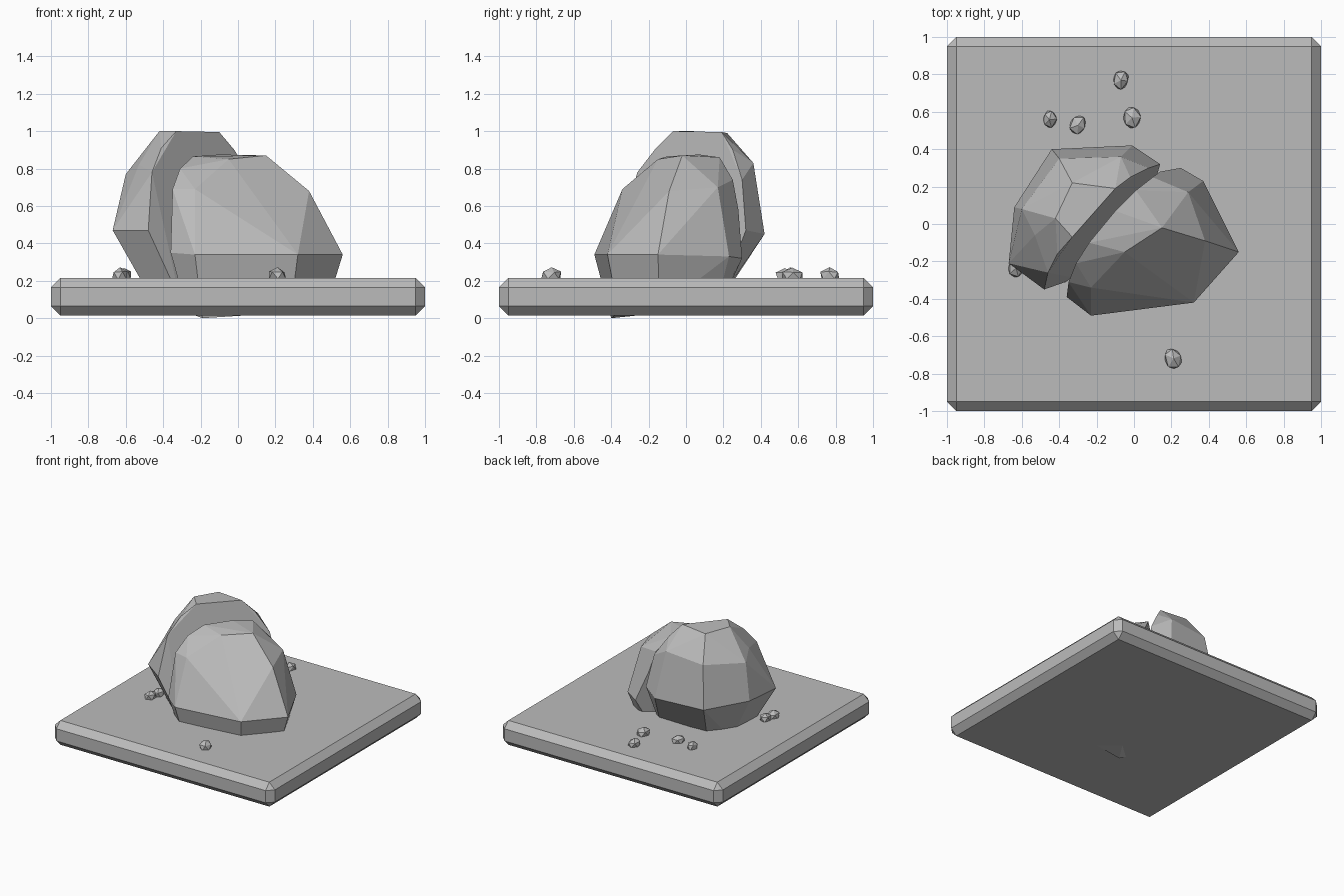
import bpy, bmesh, math, random
from mathutils import Vector, Matrix

random.seed(4)
cube = bpy.data.objects.get("Cube")
if cube:
    bpy.data.objects.remove(cube, do_unlink=True)

stone = bpy.data.materials.new("stone_grey")
stone.use_nodes = True
GREY = (0.5, 0.5, 0.5, 1)
stone.diffuse_color = GREY
stone.node_tree.nodes["Principled BSDF"].inputs["Base Color"].default_value = GREY


def add_object(name, bm):
    bmesh.ops.recalc_face_normals(bm, faces=bm.faces)
    mesh = bpy.data.meshes.new(name)
    bm.to_mesh(mesh)
    bm.free()
    mesh.materials.append(stone)
    obj = bpy.data.objects.new(name, mesh)
    bpy.context.collection.objects.link(obj)
    return obj


def add_rock(name, corners):
    """Faceted boulder stretched over a few corner points."""
    bm = bmesh.new()
    for p in corners:
        bm.verts.new(p)
    hull = bmesh.ops.convex_hull(bm, input=bm.verts)
    bmesh.ops.delete(bm, geom=[v for v in bm.verts if not v.link_faces], context='VERTS')
    bmesh.ops.dissolve_limit(bm, angle_limit=math.radians(6), verts=bm.verts, edges=bm.edges)
    return add_object(name, bm)


# Square base slab with chamfered edges
bm = bmesh.new()
bmesh.ops.create_cube(bm, size=1, matrix=Matrix.Translation((0, 0, 0.115)) @ Matrix.Diagonal((2, 2, 0.2, 1)))
bmesh.ops.bevel(bm, geom=bm.edges[:], offset=0.05, segments=1, affect='EDGES')
add_object("base_slab", bm)

# Front half of the split boulder: foot, belly, split edge, crown
add_rock("front_boulder_half", [
    (-.27, -.34, .03), (-.19, -.40, 0), (.28, -.36, .03), (.47, -.14, .05), (.29, .16, .06), (.17, .18, .06),
    (-.36, -.39, .35), (-.23, -.49, .34), (.32, -.42, .34), (.56, -.15, .34), (.37, .23, .33), (.25, .30, .32),
    (-.35, -.31, .69), (-.31, -.21, .80), (-.24, -.10, .865), (-.10, .07, .875),
    (.01, .18, .86), (.10, .25, .74), (.14, .28, .58),
    (-.23, -.34, .69), (-.05, -.15, .85), (.15, -.02, .87), (.38, -.09, .68), (.29, .17, .70)])

# Rear half, taller and leaning away from the split
add_rock("rear_boulder_half", [
    (-.31, -.29, .10), (-.46, -.16, .10), (-.45, .05, .10), (-.33, .19, .10), (-.05, .18, .10), (.10, .18, .10),
    (-.48, -.35, .47), (-.67, -.21, .47), (-.64, .09, .47), (-.44, .40, .46), (-.01, .42, .45), (.14, .32, .47),
    (-.46, -.26, .78), (-.41, -.16, .91), (-.33, -.07, 1), (-.10, .19, .995), (-.02, .25, .90), (.08, .30, .74),
    (-.60, .08, .77), (-.53, -.06, .82), (-.42, .03, 1), (-.33, .22, .99), (-.40, .35, .80), (-.07, .36, .83)])

# Scattered pebbles
spots = [(-.07, .77, .048), (-.01, .57, .053), (-.30, .53, .048), (-.45, .56, .042),
         (.21, -.72, .052), (-.63, -.235, .048), (-.61, -.16, .046)]
for i, (x, y, r) in enumerate(spots):
    bm = bmesh.new()
    turn = Matrix.Rotation(random.uniform(-0.4, 0.4), 4, 'Z')
    bmesh.ops.create_icosphere(bm, subdivisions=1, radius=1, matrix=Matrix.Translation((x, y, 0.228))
                               @ turn @ Matrix.Diagonal((r * 0.95, r * 1.2, 0.042, 1)))
    for v in bm.verts:
        v.co += Vector([random.uniform(-0.003, 0.003) for _ in range(3)])
    add_object(f"pebble_{i + 1}", bm)
